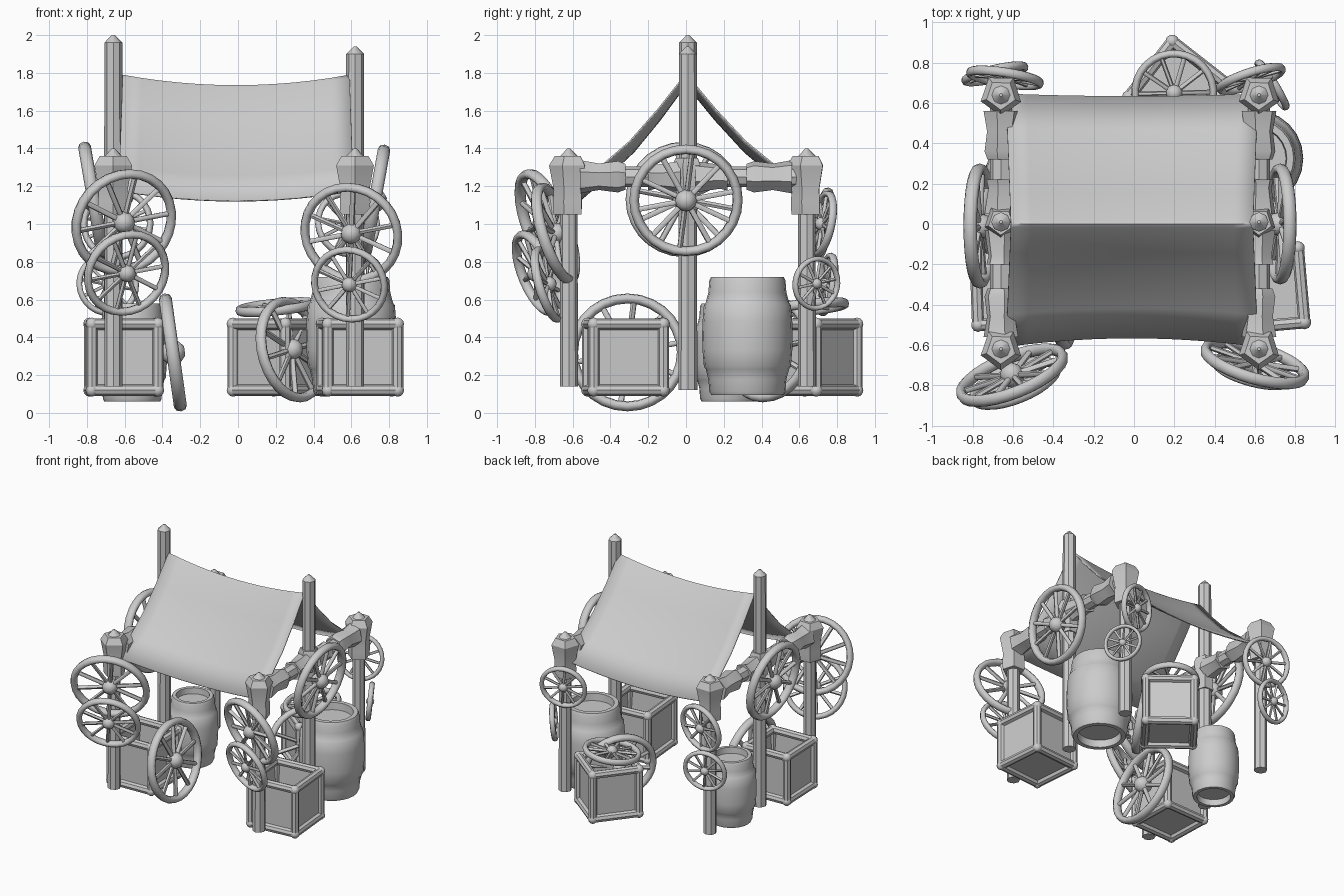
import bpy, bmesh, math
from mathutils import Vector, Matrix

if "Cube" in bpy.data.objects:
    bpy.data.objects.remove(bpy.data.objects["Cube"])


def finish(bm, name, angle=40):
    bmesh.ops.recalc_face_normals(bm, faces=bm.faces)
    me = bpy.data.meshes.new(name)
    bm.to_mesh(me)
    bm.free()
    ob = bpy.data.objects.new(name, me)
    bpy.context.collection.objects.link(ob)
    bpy.ops.object.select_all(action='DESELECT')
    ob.select_set(True)
    bpy.context.view_layer.objects.active = ob
    bpy.ops.object.shade_smooth_by_angle(angle=math.radians(angle))
    return ob


def lathe(bm, profile, n, mat=Matrix(), phase=0.0, closed=False):
    """Revolve (radius, height) points about local z; open ends get capped."""
    rings = []
    for r, z in profile:
        rings.append([bm.verts.new(mat @ Vector((
            r * math.cos(phase + math.tau * i / n),
            r * math.sin(phase + math.tau * i / n), z))) for i in range(n)])
    pairs = list(zip(rings, rings[1:]))
    if closed:
        pairs.append((rings[-1], rings[0]))
    for a, b in pairs:
        for i in range(n):
            j = (i + 1) % n
            bm.faces.new((a[i], a[j], b[j], b[i]))
    if not closed:
        bm.faces.new(rings[0])
        bm.faces.new(rings[-1])


def frame(origin, axis):
    q = Vector(axis).normalized().to_track_quat('Z', 'Y')
    return Matrix.Translation(origin) @ q.to_matrix().to_4x4()


def rod(bm, a, b, r, n=8):
    a, b = Vector(a), Vector(b)
    lathe(bm, [(r, 0), (r, (b - a).length)], n, frame(a, b - a))


def wheel(name, center, axis, R, spokes=10):
    bm = bmesh.new()
    m = frame(center, axis)
    t, d = 0.075 * R + 0.003, 0.09 * R + 0.006
    rim = [(R - t + t * math.cos(k * math.tau / 8), d * math.sin(k * math.tau / 8))
           for k in range(8)]
    lathe(bm, rim, 28, m, closed=True)
    h = 0.2 * R
    lathe(bm, [(h * 0.4, -h), (h * 0.85, -h * 0.6), (h, 0), (h * 0.85, h * 0.6),
               (h * 0.4, h)], 12, m)
    for i in range(spokes):
        a = math.tau * (i + 0.3) / spokes
        v = Vector((math.cos(a), math.sin(a), 0))
        rod(bm, m @ (v * h * 0.7), m @ (v * (R - t)), 0.045 * R + 0.002, 6)
    finish(bm, name, 60)


def barrel(name, x, y, z, R, H):
    bm = bmesh.new()
    prof = [(.01, .09), (.64, .09), (.66, .0), (.8, .0), (.84, .03), (.86, .13),
            (.92, .22), (.96, .24), (.99, .38), (1, .5), (.99, .62), (.96, .76),
            (.92, .78), (.86, .87), (.84, .97), (.8, 1), (.66, 1), (.64, .91), (.01, .91)]
    lathe(bm, [(r * R, h * H) for r, h in prof], 24, Matrix.Translation((x, y, z)))
    finish(bm, name, 50)


def crate(name, x, y, half, rot):
    bm = bmesh.new()
    m = Matrix.Translation((x, y, 0.295)) @ Matrix.Rotation(math.radians(rot), 4, 'Z')
    r, hz = 0.03, 0.175
    h = half - r
    # edge bars with round knobs
    for s in (-1, 1):
        for t in (-1, 1):
            rod(bm, m @ Vector((s * h, t * h, -hz)), m @ Vector((s * h, t * h, hz)), r)
            rod(bm, m @ Vector((-h, s * h, t * hz)), m @ Vector((h, s * h, t * hz)), r)
            rod(bm, m @ Vector((s * h, -h, t * hz)), m @ Vector((s * h, h, t * hz)), r)
            for u in (-1, 1):
                bmesh.ops.create_uvsphere(bm, u_segments=10, v_segments=6, radius=r * 1.15,
                                          matrix=m @ Matrix.Translation((s * h, t * h, u * hz)))
    # inset panels, open on top
    g = bmesh.ops.create_cube(bm, size=1, matrix=m @ Matrix.Diagonal((2*h, 2*h, 2*hz, 1)))
    top = max({f for v in g['verts'] for f in v.link_faces},
              key=lambda f: f.calc_center_median().z)
    bmesh.ops.inset_individual(bm, faces=[top], thickness=0.025)
    bmesh.ops.translate(bm, verts=top.verts, vec=(0, 0, -2 * hz + 0.03))
    finish(bm, name)


def post(name, x, y, z0, z1, r):
    bm = bmesh.new()
    lathe(bm, [(r, z0), (r * 0.95, z1 - 0.05), (r * 0.95, z1 - 0.04), (0.008, z1)], 8,
          Matrix.Translation((x, y, 0)))
    finish(bm, name)


def collar(name, origin, axis, prof, n=6, phase=0.3):
    bm = bmesh.new()
    lathe(bm, prof, n, frame(origin, axis), phase)
    finish(bm, name, 30)


# posts, flared collars and side beams
for side, px, ztop in (("left", -0.66, 2.0), ("right", 0.62, 1.94)):
    post(side + "_tall_post", px, 0.01, 0.12, ztop, 0.05)
    collar(side + "_tall_post_collar", (px, 0.01, 1.08), (0, 0, 1),
           [(.065, 0), (.06, .08), (.085, .22), (.065, .27)], 5)
    for end, py in (("front", -0.62), ("back", 0.64)):
        post(f"{side}_{end}_post", px, py, 0.14, 1.4, 0.048)
        collar(f"{side}_{end}_post_collar", (px, py, 1.05), (0, 0, 1),
               [(.082, 0), (.085, .07), (.08, .13), (.105, .26), (.075, .31)], 5)
        s = 1 if py > 0 else -1
        collar(f"{side}_{end}_beam_collar", (px, s * 0.32, 1.25), (0, s, 0),
               [(.07, 0), (.085, .04), (.072, .14), (.09, .24)])
        collar(f"{side}_{end}_inner_collar", (px, 0.01 + s * 0.04, 1.25), (0, s, 0),
               [(.085, 0), (.065, .13), (.075, .17)])
    bm = bmesh.new()
    rod(bm, (px, -0.64, 1.25), (px, 0.66, 1.25), 0.055)
    finish(bm, side + "_beam")

# sagging cloth roof
bm = bmesh.new()
prof = [(0, 1.79), (.02, 1.775), (.15, 1.61), (.3, 1.44), (.45, 1.31), (.61, 1.18)]
prof = [(-y, z) for y, z in reversed(prof)] + prof[1:]
N = 12
rows = []
for y, z in prof:
    row = []
    for i in range(N + 1):
        u = 2 * i / N - 1
        sag = 1 - u * u
        yy = y * (1 - 0.07 * sag) if y < 0 else y * (1.06 - 0.02 * sag)
        row.append(bm.verts.new((-0.01 + u * (0.6 + 0.04 * abs(y)), yy, z - 0.055 * sag)))
    rows.append(row)
for a, b in zip(rows, rows[1:]):
    for i in range(N):
        bm.faces.new((a[i], a[i + 1], b[i + 1], b[i]))
cloth = finish(bm, "cloth_roof", 60)
sol = cloth.modifiers.new("thickness", 'SOLIDIFY')
sol.thickness = 0.008

# crates and barrels
crate("front_left_crate", -0.605, -0.32, 0.205, 2)
crate("front_right_crate", 0.645, -0.32, 0.215, 5)
crate("back_crate", 0.22, 0.66, 0.205, 52)
barrel("right_barrel", 0.60, 0.325, 0.095, 0.24, 0.625)
barrel("left_barrel", -0.56, 0.23, 0.06, 0.185, 0.52)

# wheels: name, centre, axle direction, radius
WHEELS = [
    ("front_left_upper_wheel", (-.605, -.75, 1.01), (.36, -.9, -.33), .295),
    ("front_left_lower_wheel", (-.59, -.79, .74), (.36, -.9, -.36), .24),
    ("front_right_upper_wheel", (.60, -.69, .95), (-.27, -.93, -.3), .28),
    ("front_right_lower_wheel", (.59, -.73, .68), (-.25, -.93, -.28), .21),
    ("right_side_wheel", (.725, 0, 1.125), (1, 0, -.18), .30),
    ("left_side_wheel", (-.765, -.01, 1.13), (-1, 0, -.17), .31),
    ("crate_leaning_wheel", (-.345, -.31, .32), (1, 0, .14), .315),
    ("back_leaning_wheel", (.285, .44, .335), (.78, -.6, .2), .285),
    ("flat_wheel", (.2, .65, .56), (-.1, -.1, 1), .215),
    ("back_right_upper_wheel", (.58, .72, 1.0), (-.3, .93, -.2), .18),
    ("back_right_lower_wheel", (.685, .69, .685), (.84, .52, -.1), .145),
    ("back_left_upper_wheel", (-.64, .725, 1.0), (.15, .96, -.15), .195),
    ("back_left_lower_wheel", (-.69, .745, .68), (-.22, .95, -.15), .17),
]
for args in WHEELS:
    wheel(*args)
